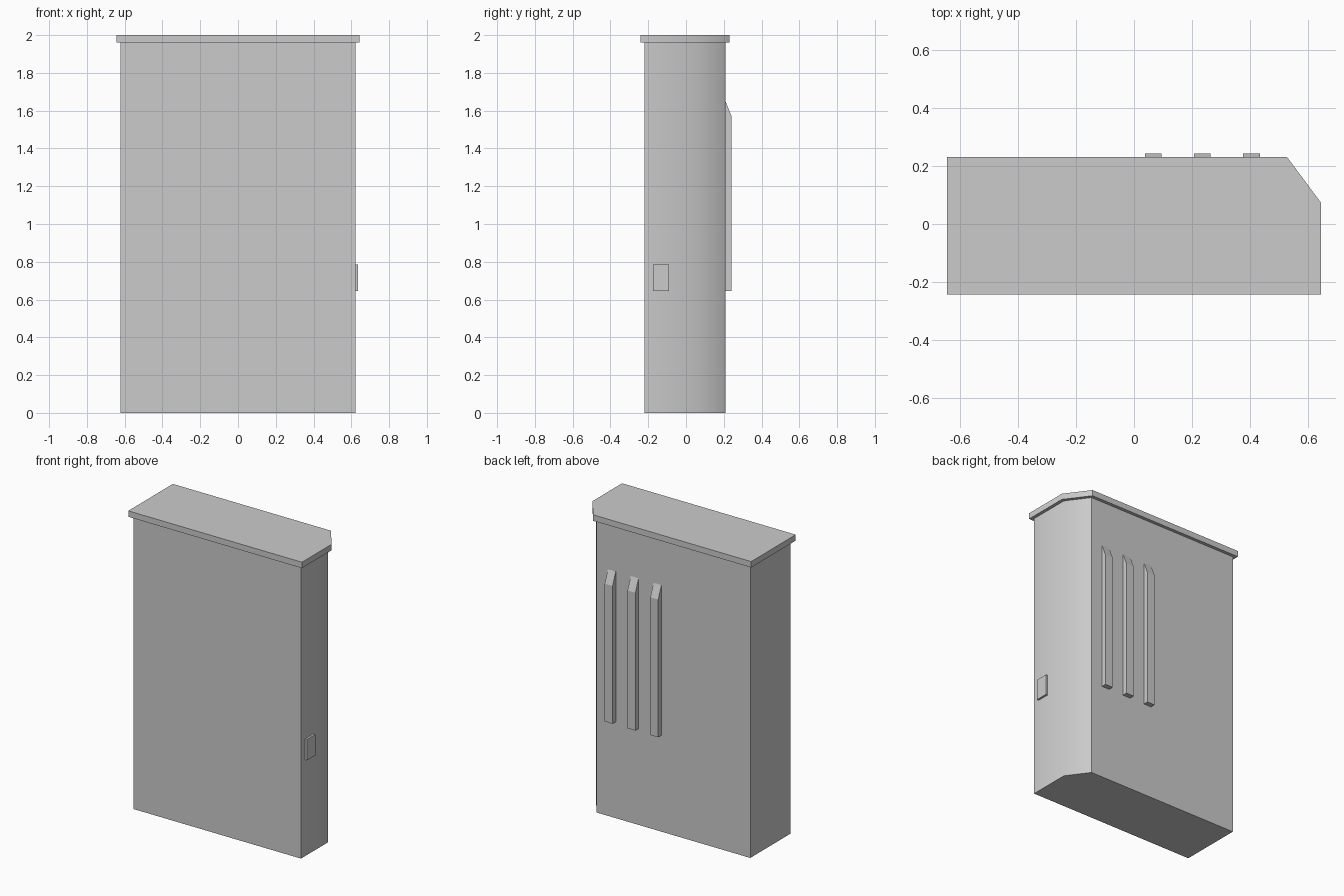
import bpy, bmesh, math
from mathutils import Vector

if "Cube" in bpy.data.objects:
    bpy.data.objects.remove(bpy.data.objects["Cube"])


def prism(name, points, direction, smooth=False):
    """Extrude a closed outline of 3D points along a direction."""
    bm = bmesh.new()
    face = bm.faces.new([bm.verts.new(p) for p in points])
    new = bmesh.ops.extrude_face_region(bm, geom=[face])["geom"]
    verts = [v for v in new if isinstance(v, bmesh.types.BMVert)]
    bmesh.ops.translate(bm, verts=verts, vec=Vector(direction))
    bmesh.ops.recalc_face_normals(bm, faces=bm.faces)
    mesh = bpy.data.meshes.new(name)
    bm.to_mesh(mesh)
    bm.free()
    if smooth:
        mesh.shade_smooth()
        mesh.set_sharp_from_angle(angle=math.radians(40))
    obj = bpy.data.objects.new(name, mesh)
    bpy.context.collection.objects.link(obj)
    return obj


def footprint(grow, z):
    """Plan of the cabinet: a rectangle with its back right corner cut off."""
    g = grow
    return [(-0.622 - g, -0.22 - g, z), (0.621 + g, -0.22 - g, z),
            (0.621 + g, 0.066 + g * 0.35, z), (0.517 + g * 0.45, 0.208 + g, z),
            (-0.622 - g, 0.208 + g, z)]


# Cabinet body and overhanging top
prism("cabinet_body", footprint(0, 0), (0, 0, 1.96), smooth=True)
prism("cabinet_top", footprint(0.022, 1.96), (0, 0, 0.04), smooth=True)

# Three vertical ribs on the back, sloped at the upper end
for i in range(3):
    x = 0.037 + i * 0.169
    prism(f"back_rib_{i + 1}",
          [(x, 0.2, 0.645), (x, 0.242, 0.645), (x, 0.242, 1.568),
           (x, 0.208, 1.652), (x, 0.2, 1.652)],
          (0.058, 0, 0))

# Small plate on the right side
prism("side_plate",
      [(0.61, -0.175, 0.645), (0.635, -0.175, 0.645),
       (0.635, -0.175, 0.785), (0.61, -0.175, 0.785)],
      (0, 0.086, 0))
